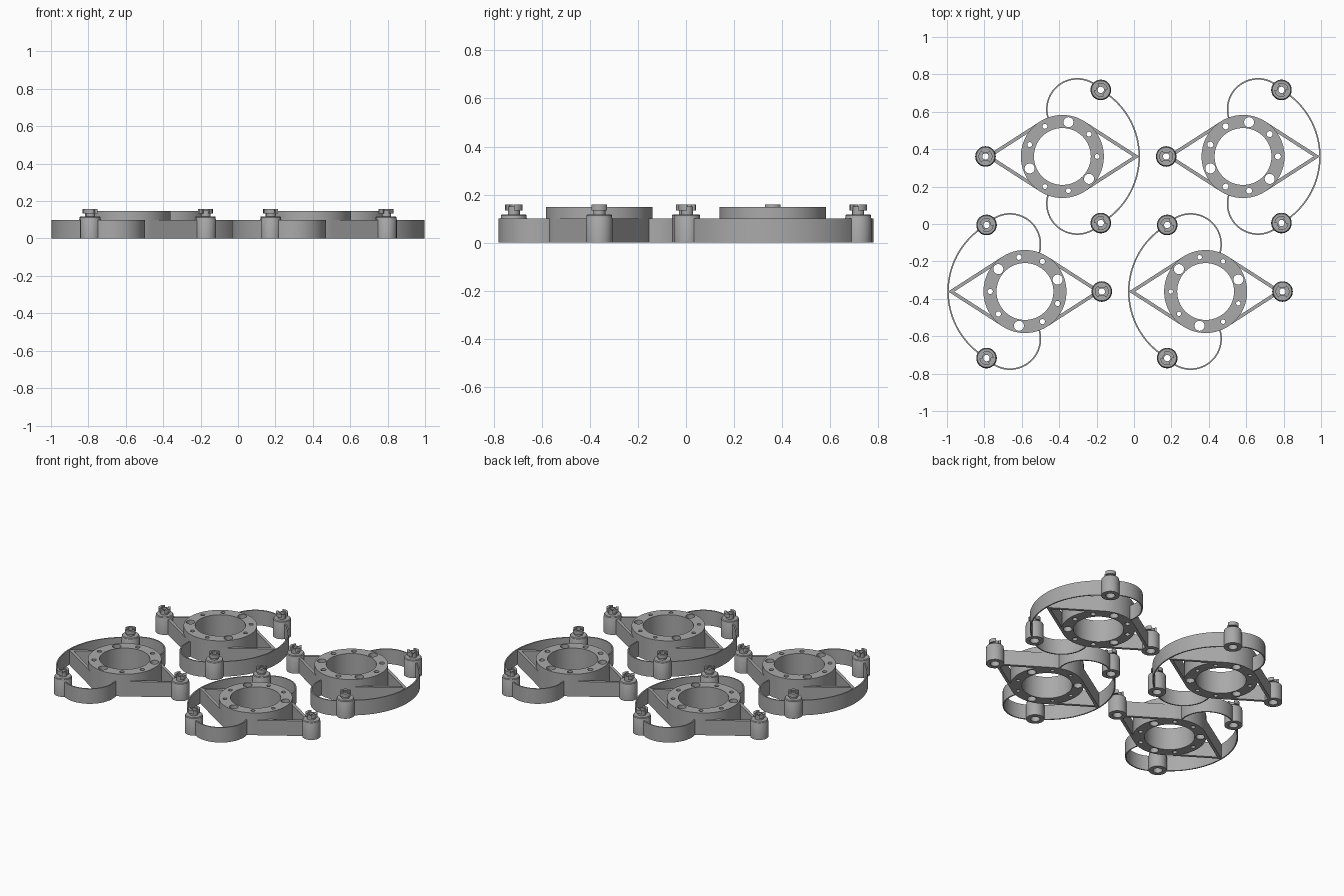
import bpy
import bmesh
from math import cos, sin, pi, radians, acos
from mathutils import Vector, Matrix

cube = bpy.data.objects.get("Cube")
if cube:
    bpy.data.objects.remove(cube)

GREY = (0.4, 0.4, 0.4, 1)
grey = bpy.data.materials.new("mid grey")
grey.use_nodes = True
grey.diffuse_color = GREY
grey.node_tree.nodes["Principled BSDF"].inputs["Base Color"].default_value = GREY

ARM = 0.411          # distance from ring centre to each post
RING = 0.222         # outer radius of the ring
WALL = 0.1           # height of struts and springs
BAND = 0.008         # thickness of the springs


def arc(radius, start, end, steps, centre=(0, 0)):
    """Points along an arc, angles in degrees."""
    angles = [radians(start + (end - start) * i / steps) for i in range(steps + 1)]
    return [(centre[0] + radius * cos(a), centre[1] + radius * sin(a)) for a in angles]


def circle(radius, steps=32, centre=(0, 0)):
    return arc(radius, 0, 360, steps, centre)[:-1]


def band(radius, width, start, end, steps, centre=(0, 0)):
    """Closed outline of a strip bent along an arc."""
    outer = arc(radius + width / 2, start, end, steps, centre)
    inner = arc(radius - width / 2, end, start, steps, centre)
    return outer + inner


def finish(bm, name):
    bmesh.ops.remove_doubles(bm, verts=bm.verts, dist=0.0001)
    bmesh.ops.recalc_face_normals(bm, faces=bm.faces)
    for face in bm.faces:
        face.smooth = True
    mesh = bpy.data.meshes.new(name)
    bm.to_mesh(mesh)
    bm.free()
    mesh.set_sharp_from_angle(angle=radians(30))
    mesh.materials.clear()
    mesh.materials.append(grey)
    return mesh


def plate(name, loops, bottom, top):
    """Flat outline, with further loops as holes, extruded in z."""
    curve = bpy.data.curves.new(name, "CURVE")
    curve.dimensions = "2D"
    curve.fill_mode = "BOTH"
    curve.extrude = (top - bottom) / 2
    for loop in loops:
        spline = curve.splines.new("POLY")
        spline.points.add(len(loop) - 1)
        for point, (x, y) in zip(spline.points, loop):
            point.co = (x, y, 0, 1)
        spline.use_cyclic_u = True
    helper = bpy.data.objects.new(name, curve)
    flat = bpy.data.meshes.new_from_object(helper)
    bm = bmesh.new()
    bm.from_mesh(flat)
    bmesh.ops.translate(bm, verts=bm.verts, vec=(0, 0, (top + bottom) / 2))
    bpy.data.objects.remove(helper)
    bpy.data.curves.remove(curve)
    bpy.data.meshes.remove(flat)
    return finish(bm, name)


def lathe(name, profile, steps=40):
    bm = bmesh.new()
    verts = [bm.verts.new((r, 0, z)) for r, z in profile]
    edges = [bm.edges.new((verts[i - 1], verts[i])) for i in range(len(verts))]
    bmesh.ops.spin(bm, geom=verts + edges, cent=(0, 0, 0), axis=(0, 0, 1),
                   angle=2 * pi, steps=steps)
    return finish(bm, name)


def ring_mesh(small):
    """Flat ring with nine holes, every third one large."""
    loops = [circle(RING, 96), circle(0.152, 72)]
    for i in range(9):
        a = radians(40 * i)
        radius = 0.027 if i % 3 == 2 else small
        loops.append(circle(radius, 24, (0.186 * cos(a), 0.186 * sin(a))))
    return plate("ring", loops, 0, 0.148)


def strut_mesh(side, trim):
    """Pair of straight struts, tangent to the ring and meeting at a tip."""
    tilt = acos(RING / ARM)
    normal = Vector((cos(tilt), sin(tilt)))
    tangent = normal * RING
    tip = Vector((ARM, 0))
    start = tip + (tangent - tip).normalized() * trim
    half = [start, tangent, tangent - normal * 0.018]
    inner = Vector((ARM - 0.018 / cos(tilt), 0))
    outline = half + [inner] + [Vector((p.x, -p.y)) for p in reversed(half)]
    return plate("struts", [[(side * p.x, p.y) for p in outline]], 0, WALL)


# Meshes shared by all four frames
tip_struts = strut_mesh(1, 0.001)
post_struts = strut_mesh(-1, 0.035)
outer_spring = plate("outer_spring", [band(ARM, BAND, -55, 55, 48)], 0, WALL)
loops = {}
for label, sign in (("left", 1), ("right", -1)):
    outline = band(0.163, BAND, 51 * sign, 198 * sign, 48, (0.08, 0.252 * sign))
    loops[label] = plate("spring_loop", [outline], 0, WALL)
post = lathe("post", [(0.028, 0), (0.055, 0), (0.055, 0.1), (0.053, 0.104),
                      (0.053, 0.113), (0.049, 0.118), (0.025, 0.118),
                      (0.025, 0.15), (0.017, 0.15), (0.017, 0.095),
                      (0.028, 0.095)])
lug = plate("lug", [band(0.029, 0.016, -58, 58, 16)], 0.134, 0.158)


def place(name, mesh, matrix):
    ob = bpy.data.objects.new(name, mesh)
    ob.matrix_world = matrix
    bpy.context.collection.objects.link(ob)


# Four frames: place, turn and small hole radius
frames = {
    "back_right": (-0.383, 0.361, 0, 0.013),
    "back_left": (0.583, 0.361, 0, 0.016),
    "front_right": (-0.583, -0.361, 180, 0.014),
    "front_left": (0.383, -0.361, 180, 0.012),
}
for frame, (x, y, turn, small) in frames.items():
    base = Matrix.Translation((x, y, 0)) @ Matrix.Rotation(radians(turn), 4, "Z")
    place(f"{frame}_ring", ring_mesh(small), base)
    place(f"{frame}_tip_struts", tip_struts, base)
    place(f"{frame}_post_struts", post_struts, base)
    place(f"{frame}_outer_spring", outer_spring, base)
    for label, mesh in loops.items():
        place(f"{frame}_spring_loop_{label}", mesh, base)
    # Posts with a split locking head
    for i, angle in enumerate((60, 180, 300)):
        spot = base @ Matrix.Rotation(radians(angle), 4, "Z") @ Matrix.Translation((ARM, 0, 0))
        place(f"{frame}_post_{i + 1}", post, spot)
        for j in range(2):
            place(f"{frame}_lug_{i + 1}_{j + 1}", lug,
                  spot @ Matrix.Rotation(pi * j, 4, "Z"))
